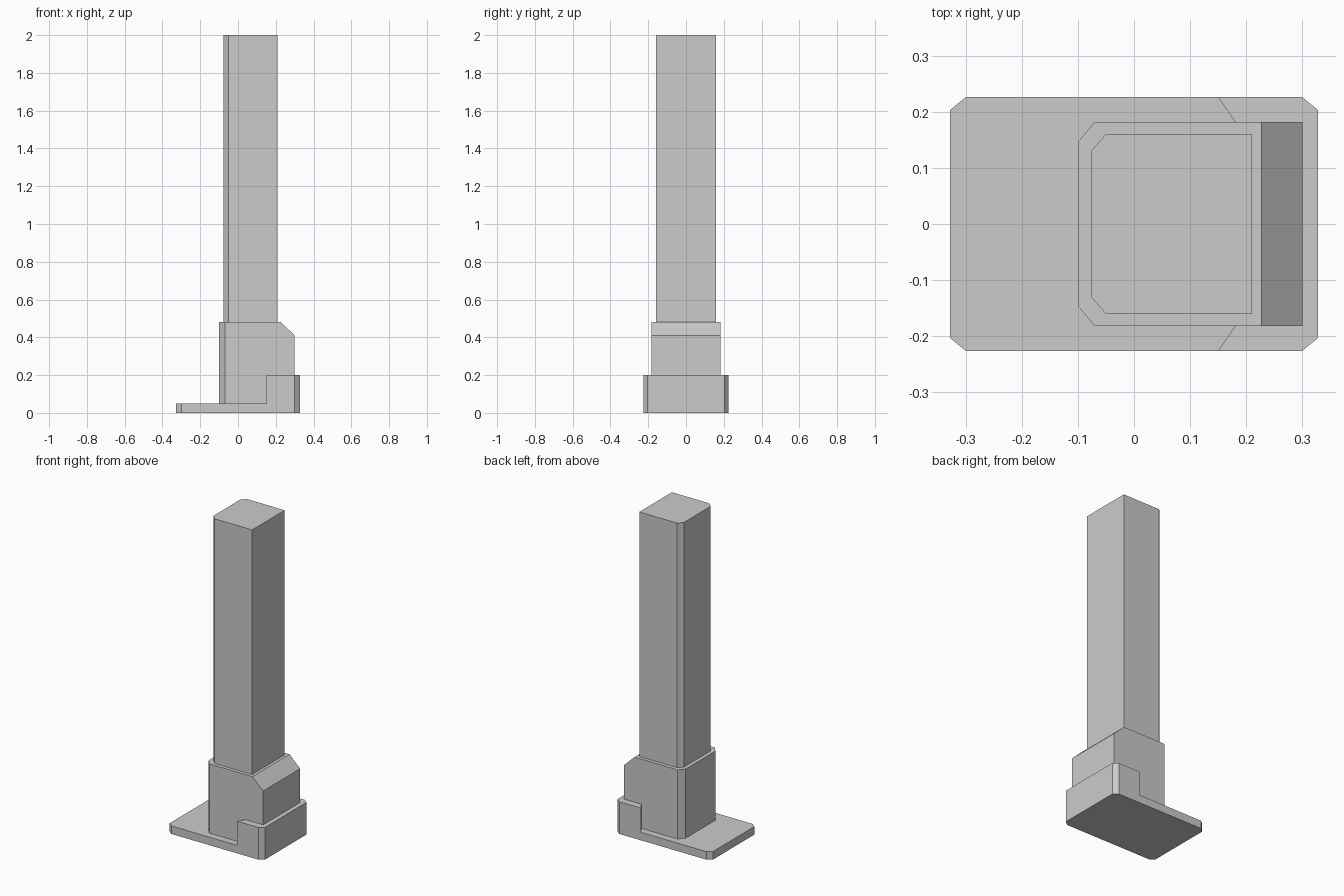
import bpy, bmesh
from mathutils import Vector

if "Cube" in bpy.data.objects:
    bpy.data.objects.remove(bpy.data.objects["Cube"])


def mirrored(half):
    """Complete an outline from its -y half."""
    return half + [(x, -y) for x, y in reversed(half)]


def add_prism(bm, outline, z0, z1):
    low = [bm.verts.new((x, y, z0)) for x, y in outline]
    high = [bm.verts.new((x, y, z1)) for x, y in outline]
    n = len(outline)
    bm.faces.new(low)
    bm.faces.new(high)
    for i in range(n):
        j = (i + 1) % n
        bm.faces.new((low[i], low[j], high[j], high[i]))


def finish(bm, name):
    bmesh.ops.recalc_face_normals(bm, faces=bm.faces[:])
    mesh = bpy.data.meshes.new(name)
    bm.to_mesh(mesh)
    bm.free()
    obj = bpy.data.objects.new(name, mesh)
    bpy.context.collection.objects.link(obj)
    return obj


# Thin base plate, meeting the raised end along a slanted joint
bm = bmesh.new()
add_prism(bm, mirrored([(-0.328, -0.203), (-0.30, -0.226),
                        (0.15, -0.226), (0.18, -0.182)]), 0, 0.05)
finish(bm, "base_plate")

# Raised end wrapping the lower block
bm = bmesh.new()
add_prism(bm, mirrored([(0.18, -0.182), (0.15, -0.226),
                        (0.30, -0.226), (0.328, -0.203)]), 0, 0.20)
finish(bm, "raised_end")

# Lower block with two cut corners and a sloped top edge
bm = bmesh.new()
add_prism(bm, mirrored([(-0.10, -0.146), (-0.07, -0.182),
                        (0.30, -0.182)]), 0.05, 0.48)
cut = bmesh.ops.bisect_plane(
    bm, geom=bm.verts[:] + bm.edges[:] + bm.faces[:], dist=1e-5,
    plane_co=Vector((0.227, 0, 0.48)), plane_no=Vector((0.07, 0, 0.073)),
    clear_outer=True)
rim = [e for e in cut["geom_cut"] if isinstance(e, bmesh.types.BMEdge)]
bmesh.ops.holes_fill(bm, edges=rim, sides=0)
finish(bm, "lower_block")

# Tall post with two cut corners
bm = bmesh.new()
add_prism(bm, mirrored([(-0.077, -0.13), (-0.05, -0.16),
                        (0.209, -0.16)]), 0.48, 2.0)
finish(bm, "post")
